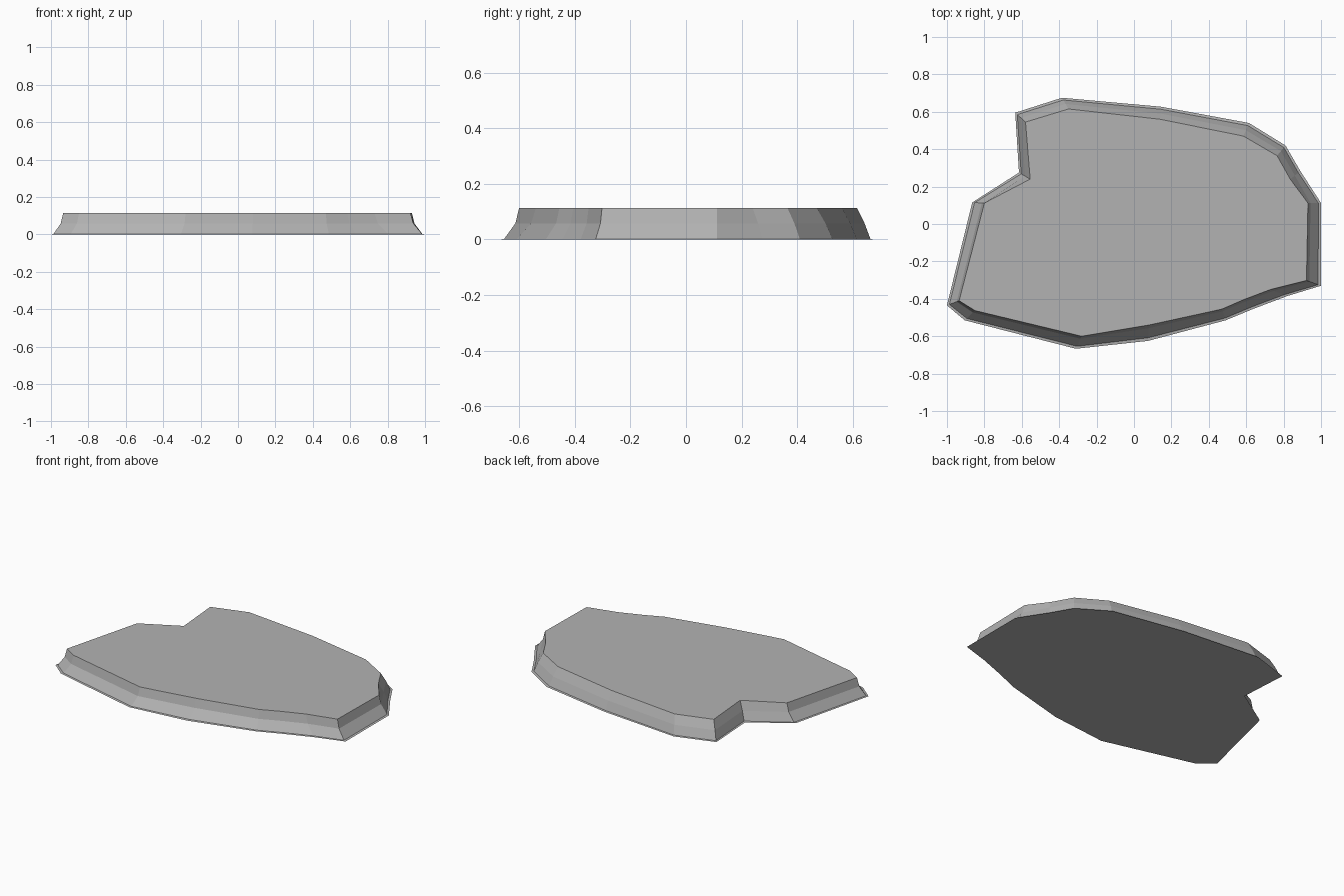
import bpy, bmesh

if "Cube" in bpy.data.objects:
    bpy.data.objects.remove(bpy.data.objects["Cube"])

# Footprint and top plateau outlines, counter-clockwise, matching points
OUTER = [(-1.0, -.435), (-.905, -.515), (-.31, -.667), (.075, -.625), (.49, -.515),
         (.64, -.453), (.82, -.385), (1.0, -.33), (1.0, .112), (.89, .282),
         (.81, .42), (.615, .54), (.145, .627), (-.385, .675), (-.635, .595),
         (-.615, .275), (-.865, .115)]
TOP = [(-.935, -.41), (-.85, -.463), (-.28, -.6), (.08, -.54), (.47, -.455),
       (.585, -.405), (.73, -.35), (.922, -.302), (.93, .112), (.835, .24),
       (.765, .365), (.585, .47), (.14, .56), (-.35, .615), (-.58, .545),
       (-.555, .24), (-.80, .112)]

stone = bpy.data.materials.new("grey_stone")
stone.diffuse_color = (0.45, 0.45, 0.45, 1)
stone.use_nodes = True
stone.node_tree.nodes["Principled BSDF"].inputs["Base Color"].default_value = stone.diffuse_color

bm = bmesh.new()


def ring(frac, z):
    """Outline blended from the footprint (0) to the plateau (1)."""
    verts = []
    for (ax, ay), (bx, by) in zip(OUTER, TOP):
        f = frac(ay)
        verts.append(bm.verts.new((ax + (bx - ax) * f, ay + (by - ay) * f, z)))
    return verts


# Thin skirt, wall foot, mid ledge (flared in front, bulging at back), plateau
rings = [ring(lambda y: 0, 0),
         ring(lambda y: .2, .002),
         ring(lambda y: .8 if y < .2 else .55, .058),
         ring(lambda y: 1, .113)]
n = len(OUTER)
for a, b in zip(rings, rings[1:]):
    for i in range(n):
        j = (i + 1) % n
        bm.faces.new((a[i], a[j], b[j], b[i]))
bm.faces.new(rings[-1])
bm.faces.new(rings[0][::-1])

mesh = bpy.data.meshes.new("rock_slab")
bm.to_mesh(mesh)
bm.free()
mesh.materials.append(stone)
slab = bpy.data.objects.new("rock_slab", mesh)
bpy.context.collection.objects.link(slab)
